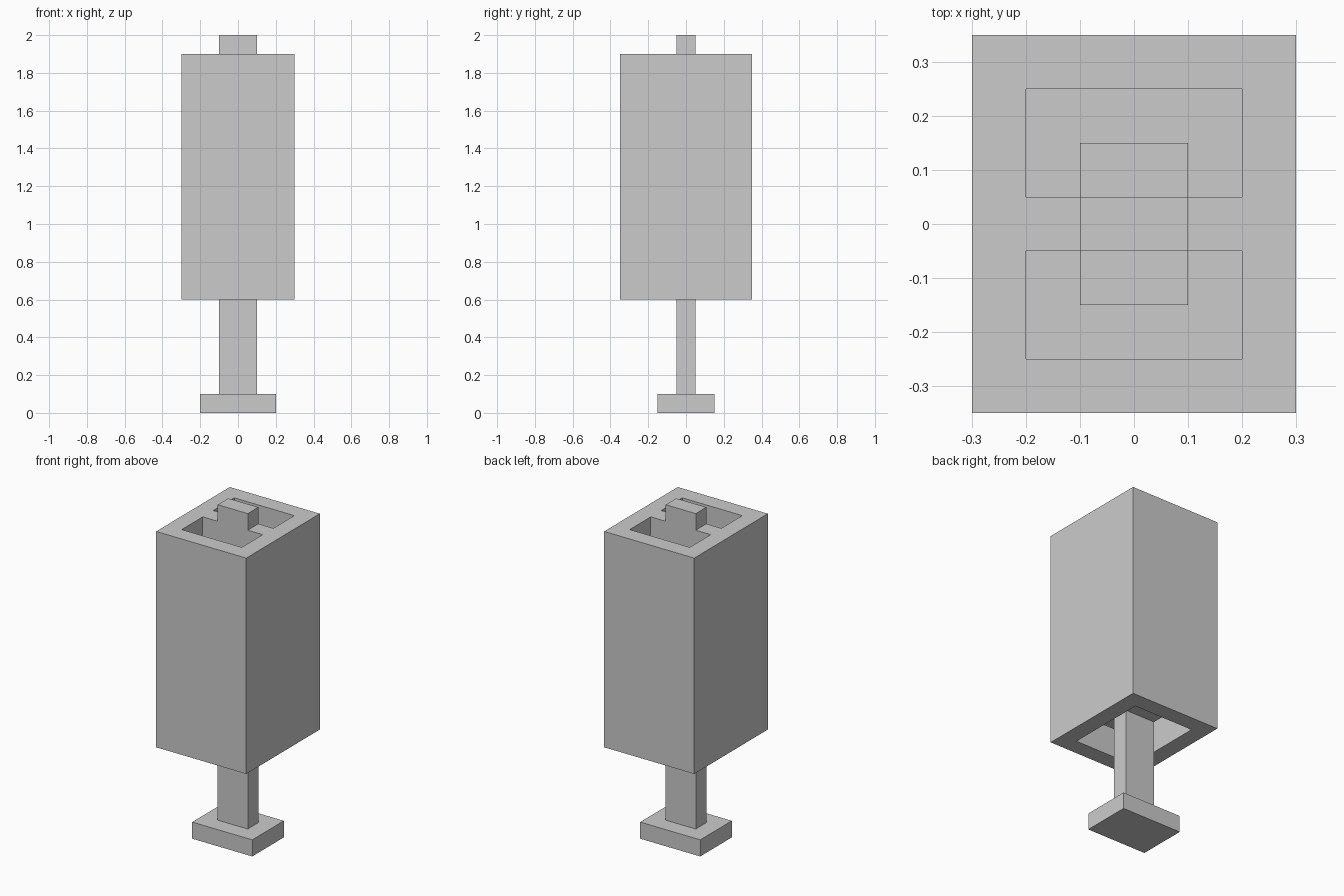
import bpy

if "Cube" in bpy.data.objects:
    bpy.data.objects.remove(bpy.data.objects["Cube"])


def box(name, x, y, z):
    """Axis-aligned box from (min, max) ranges."""
    size = [r[1] - r[0] for r in (x, y, z)]
    mid = [(r[0] + r[1]) / 2 for r in (x, y, z)]
    bpy.ops.mesh.primitive_cube_add(size=1, location=mid)
    ob = bpy.context.object
    ob.name = name
    ob.scale = size
    bpy.ops.object.transform_apply(location=False, rotation=False, scale=True)
    return ob


def cut(target, cutter):
    """Subtract a hidden cutter from the target."""
    mod = target.modifiers.new(cutter.name, 'BOOLEAN')
    mod.operation = 'DIFFERENCE'
    mod.solver = 'EXACT'
    mod.object = cutter
    cutter.hide_render = True
    cutter.hide_viewport = True


# Housing with an open underside and two slots in its top
housing = box("housing", (-0.3, 0.3), (-0.35, 0.35), (0.6, 1.9))
cut(housing, box("underside_cutter", (-0.2, 0.2), (-0.25, 0.25), (0.5, 1.2)))
for side, y in (("front", (-0.25, -0.05)), ("back", (0.05, 0.25))):
    cut(housing, box(side + "_slot_cutter", (-0.2, 0.2), y, (1.3, 2.1)))

# Foot plate, the rod running through the housing, and the inner block on it
box("foot_plate", (-0.2, 0.2), (-0.15, 0.15), (0, 0.1))
box("rod", (-0.1, 0.1), (-0.05, 0.05), (0.1, 2.0))
box("inner_block", (-0.1, 0.1), (-0.15, 0.15), (0.7, 1.5))
